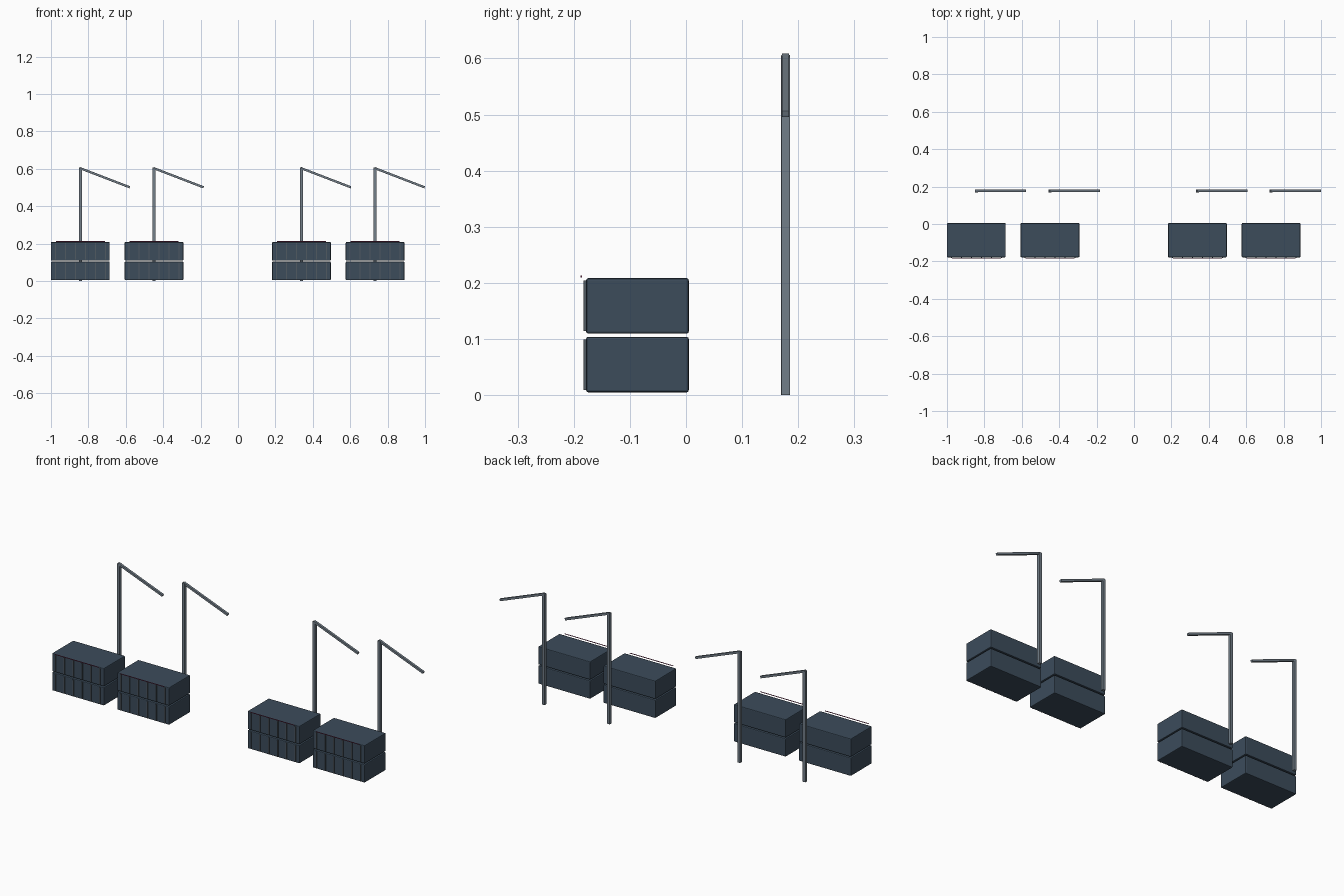
import bpy, math

if "Cube" in bpy.data.objects:
    bpy.data.objects.remove(bpy.data.objects["Cube"])


def material(name, color):
    m = bpy.data.materials.new(name)
    m.diffuse_color = (*color, 1)
    m.use_nodes = True
    m.node_tree.nodes["Principled BSDF"].inputs["Base Color"].default_value = m.diffuse_color
    return m


SLATE = material("slate", (0.045, 0.072, 0.105))
DARK = material("dark_steel", (0.08, 0.10, 0.12))
STEEL = material("steel", (0.17, 0.21, 0.25))
STRIP = material("strip_red", (0.25, 0.04, 0.12))


def box(name, center, size, mat, bevel=0.0, tilt=0.0):
    bpy.ops.mesh.primitive_cube_add(size=1, location=center)
    ob = bpy.context.object
    ob.name = name
    ob.scale = size
    bpy.ops.object.transform_apply(location=False, rotation=False, scale=True)
    ob.rotation_euler.y = tilt
    ob.data.materials.append(mat)
    if bevel:
        mod = ob.modifiers.new("bevel", "BEVEL")
        mod.width = bevel
        mod.segments = 2
    return ob


def bay(cx):
    # two stacked containers with vertical ribs on the front
    for z in (0.0545, 0.159):
        box("container", (cx, -0.0865, z), (0.314, 0.183, 0.099), SLATE, 0.004)
        for i in range(6):
            x = cx + (i - 2.5) * 0.0535
            box("container_rib", (x, -0.180, z), (0.005, 0.006, 0.090), DARK)
    # thin strip floating above the front edge
    box("light_strip", (cx, -0.1865, 0.2115), (0.262, 0.003, 0.003), STRIP)
    # mast and sloping jib behind the stack
    box("mast", (cx, 0.1775, 0.303), (0.016, 0.016, 0.606), STEEL, 0.001)
    x0, z0, x1, z1 = -0.003, 0.604, 0.265, 0.501
    length = math.hypot(x1 - x0, z1 - z0)
    box("jib", (cx + (x0 + x1) / 2, 0.1775, (z0 + z1) / 2),
        (length, 0.013, 0.012), STEEL, 0.001, math.atan2(z0 - z1, x1 - x0))


# evenly pitched bays, with the middle one left open
for k in (-2, -1, 1, 2):
    bay(-0.055 + k * 0.394)
